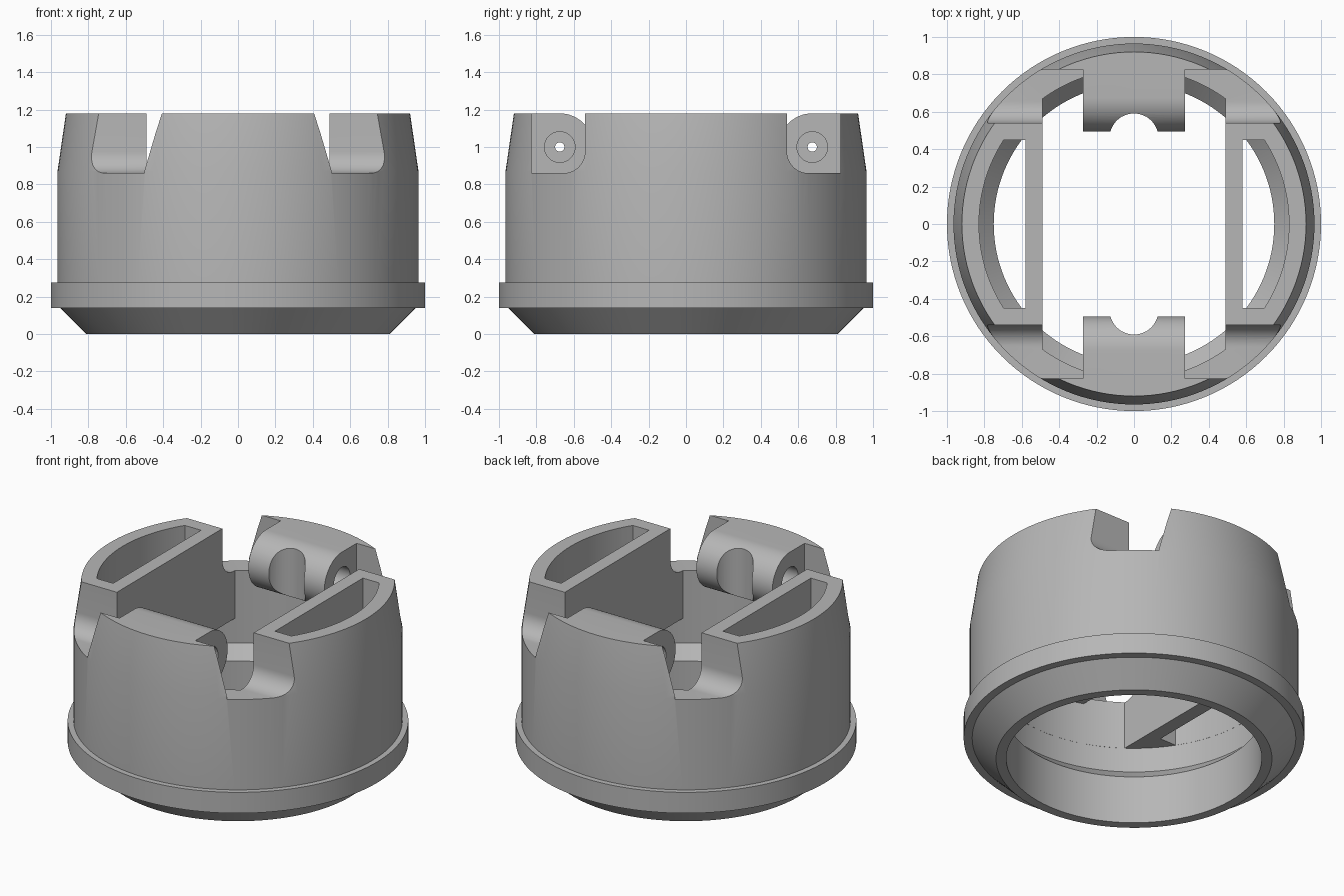
import bpy, bmesh, math

if "Cube" in bpy.data.objects:
    bpy.data.objects.remove(bpy.data.objects["Cube"])

SEG = 128
grey = bpy.data.materials.new("plain_grey")
grey.diffuse_color = (0.47, 0.47, 0.47, 1)
grey.use_nodes = True
grey.node_tree.nodes["Principled BSDF"].inputs["Base Color"].default_value = grey.diffuse_color


def make(name, bm):
    bmesh.ops.remove_doubles(bm, verts=bm.verts, dist=1e-5)
    bmesh.ops.recalc_face_normals(bm, faces=bm.faces)
    me = bpy.data.meshes.new(name)
    bm.to_mesh(me)
    bm.free()
    me.materials.append(grey)
    ob = bpy.data.objects.new(name, me)
    bpy.context.collection.objects.link(ob)
    return ob


def lathe(name, profile):
    """Solid of revolution from (radius, z) points, closed with flat caps."""
    bm = bmesh.new()
    rings = [[bm.verts.new((r * math.cos(2 * math.pi * i / SEG),
                            r * math.sin(2 * math.pi * i / SEG), z))
              for i in range(SEG)] for r, z in profile]
    for a, b in zip(rings, rings[1:]):
        for i in range(SEG):
            j = (i + 1) % SEG
            bm.faces.new((a[i], a[j], b[j], b[i]))
    bm.faces.new(rings[0])
    bm.faces.new(rings[-1])
    return make(name, bm)


def prism(name, pts, lo, hi, axis="z"):
    """Extrude a flat outline: (x, y) along z, or (y, z) along x."""
    put = (lambda p, t: (p[0], p[1], t)) if axis == "z" else (lambda p, t: (t, p[0], p[1]))
    bm = bmesh.new()
    a = [bm.verts.new(put(p, lo)) for p in pts]
    b = [bm.verts.new(put(p, hi)) for p in pts]
    bm.faces.new(a)
    bm.faces.new(b)
    for i in range(len(pts)):
        j = (i + 1) % len(pts)
        bm.faces.new((a[i], a[j], b[j], b[i]))
    return make(name, bm)


def arc(cx, cy, r, a0, a1, n):
    return [(cx + r * math.cos(a0 + (a1 - a0) * i / n),
             cy + r * math.sin(a0 + (a1 - a0) * i / n)) for i in range(n + 1)]


def combine(target, tool, op):
    mod = target.modifiers.new("combine", "BOOLEAN")
    mod.operation = op
    mod.solver = "EXACT"
    mod.object = tool
    bpy.context.view_layer.objects.active = target
    bpy.ops.object.modifier_apply(modifier=mod.name)
    bpy.data.objects.remove(tool, do_unlink=True)


def cut(target, tool):
    combine(target, tool, "DIFFERENCE")


# Outer housing with chamfered foot, flange and tapered rim
body = lathe("housing", [(0.81, 0), (0.95, 0.14), (1, 0.14), (1, 0.275),
                         (0.965, 0.275), (0.965, 0.87), (0.92, 1.18)])

# Lower bore with conical ledge
cut(body, lathe("bore_cutter", [(0.75, -0.1), (0.75, 0.31), (0.83, 0.39), (0.83, 0.55)]))

# Central channel between the two side blocks
R = 0.829
t = math.acos(0.49 / R)
channel = arc(0, 0, R, t, math.pi - t, 40) + arc(0, 0, R, math.pi + t, 2 * math.pi - t, 40)
cut(body, prism("channel_cutter", channel, 0.5, 1.3))

for s in (-1, 1):
    # D-shaped pocket in each side block
    t = math.asin(0.45 / R)
    pocket = [(0.58, -0.45)] + arc(0, 0, R, -t, t, 24) + [(0.58, 0.45)]
    cut(body, prism("pocket_cutter", [(s * x, y) for x, y in pocket], 0.5, 1.3))

    # Rim slots with a rounded inner corner
    slot = [(0.825, 1.3), (0.825, 0.86)] + \
        arc(0.655, 0.975, 0.115, -math.pi / 2, -math.pi, 12) + [(0.54, 1.3)]
    for side in (-1, 1):
        cut(body, prism("slot_cutter", [(s * y, z) for y, z in slot],
                        *sorted((side * 0.27, side * 1.1)), axis="x"))

for s in (-1, 1):
    # Rounded pivot boss
    outline = [(0.87, 0.82)] + arc(0.675, 1.0, 0.18, -math.pi / 2, -3 * math.pi / 2, 32) + [(0.87, 1.18)]
    boss = prism("pivot_boss", [(s * y, z) for y, z in outline], -0.272, 0.272, axis="x")
    # Vertical half-round relief in the boss
    cut(boss, prism("relief_cutter", arc(0, s * 0.46, 0.131, 0, 2 * math.pi * 47 / 48, 47), 0.7, 1.3))
    # Pin hole and counterbores
    for r, lo, hi in ((0.025, -0.4, 0.4), (0.082, 0.17, 0.4), (0.082, -0.4, -0.17)):
        cut(boss, prism("pin_cutter", arc(s * 0.675, 1.0, r, 0, 2 * math.pi * 31 / 32, 31), lo, hi, axis="x"))
    combine(body, boss, "UNION")

bpy.ops.object.select_all(action="DESELECT")
body.select_set(True)
bpy.context.view_layer.objects.active = body
bpy.ops.object.shade_smooth_by_angle(angle=math.radians(30))
